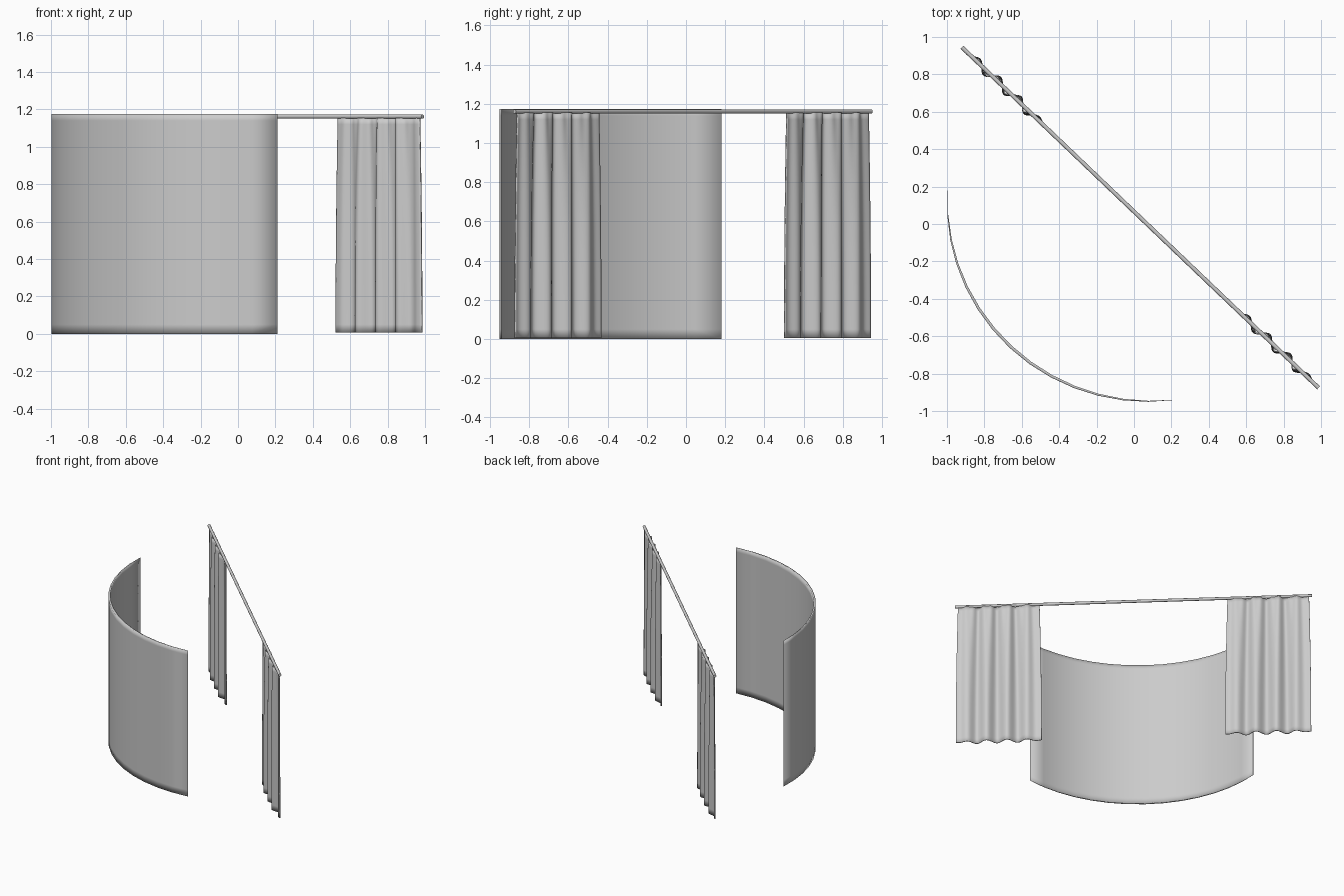
import bpy, bmesh
from math import sin, cos, pi, radians
from mathutils import Vector

cube = bpy.data.objects.get("Cube")
if cube:
    bpy.data.objects.remove(cube, do_unlink=True)

grey = bpy.data.materials.new("light grey")
grey.use_nodes = True
colour = (0.6, 0.6, 0.6, 1)
grey.diffuse_color = colour
grey.node_tree.nodes["Principled BSDF"].inputs["Base Color"].default_value = colour


def slab(name, point, columns, heights):
    """Closed smooth sheet; point(u, z, side) gives its two skins."""
    bm = bmesh.new()
    skins = [[[bm.verts.new(point(i / columns, z, side)) for i in range(columns + 1)]
              for z in heights] for side in (-1, 1)]
    for skin in skins:
        for low, high in zip(skin, skin[1:]):
            for i in range(columns):
                bm.faces.new((low[i], low[i + 1], high[i + 1], high[i]))
    # Rim joining the two skins
    a, b = skins
    for row in (0, -1):
        for i in range(columns):
            bm.faces.new((a[row][i], a[row][i + 1], b[row][i + 1], b[row][i]))
    for col in (0, -1):
        for r in range(len(heights) - 1):
            bm.faces.new((a[r][col], a[r + 1][col], b[r + 1][col], b[r][col]))
    bmesh.ops.recalc_face_normals(bm, faces=bm.faces)
    mesh = bpy.data.meshes.new(name)
    bm.to_mesh(mesh)
    bm.free()
    mesh.shade_smooth()
    mesh.materials.append(grey)
    obj = bpy.data.objects.new(name, mesh)
    bpy.context.collection.objects.link(obj)
    return obj


# Curved standing panel, thickest in the middle
def panel_point(u, z, side):
    a = radians(176.6 + 100.1 * u)
    half = 0.001 + 0.007 * sin(pi * u)
    return (0.085 + (1.083 + side * half) * cos(a),
            0.117 + (1.065 + side * half) * sin(a), z)


slab("curved_panel", panel_point, 14, (0, 0.05, 0.3, 0.6, 0.9, 1.14, 1.175))

# Straight diagonal rail
start, end = Vector((-0.92, 0.945, 1.161)), Vector((0.987, -0.876, 1.161))
along = (end - start).normalized()
across = Vector((-along.y, along.x, 0))
bpy.ops.mesh.primitive_cylinder_add(vertices=12, radius=0.011, depth=(end - start).length,
                                    location=(start + end) / 2,
                                    rotation=along.to_track_quat('Z', 'Y').to_euler())
rail = bpy.context.object
rail.name = "curtain_rail"
rail.data.materials.append(grey)
bpy.ops.object.shade_smooth_by_angle(angle=radians(40))

# Pleated curtains hanging from each end of the rail
WIDTH = 0.635


def curtain_point(offset):
    def point(u, z, side):
        h = z / 1.155
        spread = 1 - 0.05 * h ** 2
        s = offset + WIDTH * (0.5 + (u - 0.5) * spread)
        envelope = min(1, 4 * u * (1 - u) * 1.4)
        fold = -0.026 * (1 - 0.45 * h ** 3) * sin(2 * pi * (u - 0.462) * 4.2)
        pleat = 0.006 * h ** 2 * sin(2 * pi * u * 9)
        p = start + along * s + across * (envelope * (fold + pleat) + side * 0.004)
        return (p.x, p.y, z)
    return point


rows = (0.006, 0.05, 0.2, 0.4, 0.6, 0.8, 0.95, 1.05, 1.12, 1.155)
length = (end - start).length
slab("right_curtain", curtain_point(0.005), 64, rows)
slab("left_curtain", curtain_point(length - WIDTH - 0.005), 64, rows)
